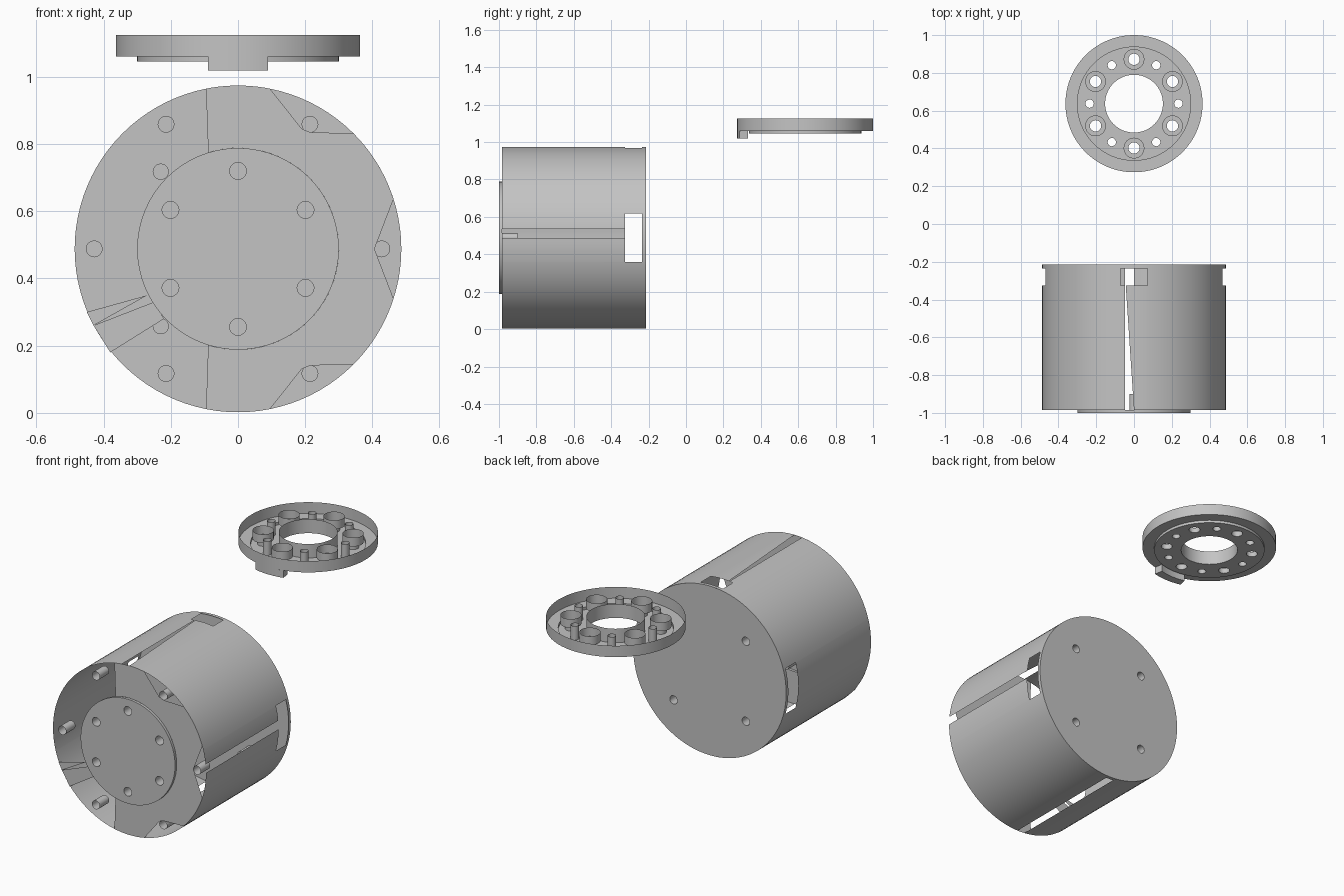
import bpy, bmesh
from math import pi, sin, cos, asin
from mathutils import Vector

cube = bpy.data.objects.get("Cube")
if cube:
    bpy.data.objects.remove(cube)

grey = bpy.data.materials.new("plain grey")
grey.use_nodes = True
grey.diffuse_color = (0.55, 0.55, 0.55, 1)
grey.node_tree.nodes["Principled BSDF"].inputs["Base Color"].default_value = (0.55, 0.55, 0.55, 1)

DRUM_R, DRUM_Z = 0.486, 0.488
FRONT, BACK, FACE = -0.985, -0.215, -1.0
RING_Y = 0.637


def drum_pt(x, z, y):
    return Vector((x, y, z))


def ring_pt(x, y, z):
    return Vector((x, y + RING_Y, z))


def arc(r, a=0, b=2 * pi, n=64, cx=0, cy=0, closed=True):
    steps = n if closed else n + 1
    return [(cx + r * cos(a + (b - a) * i / n), cy + r * sin(a + (b - a) * i / n)) for i in range(steps)]


def plate(bm, frame, level, loops):
    """Flat face bounded by the first loop, with the other loops as holes."""
    edges = []
    for loop in loops:
        vs = [bm.verts.new(frame(u, v, level)) for u, v in loop]
        edges += [bm.edges.new((vs[i - 1], vs[i])) for i in range(len(vs))]
    normal = Vector((0, -1, 0)) if frame is drum_pt else Vector((0, 0, 1))
    bmesh.ops.triangle_fill(bm, use_beauty=True, use_dissolve=False, edges=edges, normal=normal)


def wall(bm, frame, loop, lo, hi):
    """Open band that joins a loop at two levels."""
    a = [bm.verts.new(frame(u, v, lo)) for u, v in loop]
    b = [bm.verts.new(frame(u, v, hi)) for u, v in loop]
    for i in range(len(loop)):
        bm.faces.new((a[i - 1], a[i], b[i], b[i - 1]))


def finish(bm, name):
    bmesh.ops.remove_doubles(bm, verts=bm.verts[:], dist=1e-5)
    bmesh.ops.recalc_face_normals(bm, faces=bm.faces[:])
    mesh = bpy.data.meshes.new(name)
    bm.to_mesh(mesh)
    bm.free()
    mesh.materials.append(grey)
    obj = bpy.data.objects.new(name, mesh)
    bpy.context.collection.objects.link(obj)
    bpy.ops.object.select_all(action='DESELECT')
    obj.select_set(True)
    bpy.context.view_layer.objects.active = obj
    bpy.ops.object.shade_smooth_by_angle(angle=0.6)
    return obj


def pattern(radius, hole, count, start, cy=0, n=20):
    return [arc(hole, n=n, cx=radius * cos(start + 2 * pi * i / count),
                cy=cy + radius * sin(start + 2 * pi * i / count)) for i in range(count)]


# Drum shell with four windows near the back and three long slits
side, top, slit = asin(0.13 / DRUM_R), 0.145, 0.1
windows = [(-side, side), (pi - side, pi + side), (pi / 2 - top, pi / 2 + top),
           (1.5 * pi - slit, 1.5 * pi)]
slits = [(0, slit), (pi / 2, pi / 2 + slit), (1.5 * pi - slit, 1.5 * pi)]
angles = {round(2 * pi * i / 96, 5) for i in range(96)}
angles |= {round(a % (2 * pi), 5) for span in windows + slits for a in span}
angles = sorted(angles)


def inside(a, spans):
    return any(lo < a + k < hi for lo, hi in spans for k in (0, -2 * pi))


def shell_pt(a, y):
    return drum_pt(DRUM_R * cos(a), DRUM_Z + DRUM_R * sin(a), y)


bm = bmesh.new()
levels = [FRONT, -0.325, -0.235, BACK]
for i, a in enumerate(angles):
    b = angles[i + 1] if i + 1 < len(angles) else angles[0] + 2 * pi
    for band in range(3):
        if inside((a + b) / 2, (slits, windows, [])[band]):
            continue
        lo, hi = levels[band], levels[band + 1]
        corners = [(a, lo), (b, lo), (b, hi), (a, hi)]
        bm.faces.new([bm.verts.new(shell_pt(*c)) for c in corners])
# Wedge that narrows the top slit
corners = [(pi / 2, FRONT), (pi / 2, -0.325), (pi / 2 + 0.9 * slit, -0.325)]
bm.faces.new([bm.verts.new(shell_pt(*c)) for c in corners])
finish(bm, "drum_shell")

# Back plate with four blind screw holes
bm = bmesh.new()
holes = pattern(0.325, 0.024, 4, pi / 4, DRUM_Z)
plate(bm, drum_pt, BACK, [arc(DRUM_R, n=96, cy=DRUM_Z)] + holes)
for h in holes:
    wall(bm, drum_pt, h, -0.3, BACK)
    plate(bm, drum_pt, -0.3, [h])
finish(bm, "back_plate")

# Raised round front face with six blind holes
bm = bmesh.new()
rim = arc(0.3, cy=DRUM_Z)
holes = pattern(0.232, 0.025, 6, pi / 2, DRUM_Z)
plate(bm, drum_pt, FACE, [rim] + holes)
wall(bm, drum_pt, rim, FACE, FRONT)
for h in holes:
    wall(bm, drum_pt, h, FACE, -0.9)
    plate(bm, drum_pt, -0.9, [h])
finish(bm, "front_face")

# Partly open front flange, mirrored above and below the axis
rim_top = arc(DRUM_R, pi / 2 + 0.197, pi / 2 - 0.197, 12, closed=False)
rim_side = arc(DRUM_R, 0.785, 0.31, 10, closed=False)
upper = rim_top + [(0.19, 0.357), (0.215, 0.347)] + rim_side
lower = [(x, -z) for x, z in reversed(upper)]
inner = arc(0.3, 1.5 * pi - 0.3, 2.5 * pi + 0.3, 48, closed=False)
outline = upper + [(0.406, 0)] + lower + inner
bm = bmesh.new()
plate(bm, drum_pt, FRONT, [[(x, z + DRUM_Z) for x, z in outline]])
plate(bm, drum_pt, FRONT, [[(-0.27, 0.35), (-0.45, 0.30), (-0.43, 0.26)]])
plate(bm, drum_pt, FRONT, [[(-0.25, 0.33), (-0.43, 0.26), (-0.38, 0.18), (-0.22, 0.28)]])
finish(bm, "front_flange")

# Six screw sockets around the flange
bm = bmesh.new()
for h in pattern(0.428, 0.025, 6, 0, DRUM_Z):
    wall(bm, drum_pt, h, FRONT, -0.9)
    plate(bm, drum_pt, -0.9, [h])
finish(bm, "screw_sockets")

# Separate ring: open cup with a stepped floor and a central sleeve
LOW, STEP, SHELF, HIGH = 1.045, 1.06, 1.075, 1.125
big = pattern(0.235, 0.03, 6, pi / 2)
bores = pattern(0.235, 0.055, 6, pi / 2, n=28)
small = pattern(0.235, 0.022, 6, 0)
outer, step, sleeve = arc(0.363, n=96), arc(0.3), arc(0.153)
bm = bmesh.new()
plate(bm, ring_pt, LOW, [step, sleeve] + big + small)
wall(bm, ring_pt, step, LOW, STEP)
plate(bm, ring_pt, STEP, [outer, step])
wall(bm, ring_pt, outer, STEP, HIGH)
wall(bm, ring_pt, sleeve, LOW, HIGH)
finish(bm, "ring_cup")

# Counterbored and plain tubes inside the ring
bm = bmesh.new()
for hole, bore in zip(big, bores):
    wall(bm, ring_pt, hole, LOW, SHELF)
    plate(bm, ring_pt, SHELF, [bore, hole])
    wall(bm, ring_pt, bore, SHELF, HIGH)
for h in small:
    wall(bm, ring_pt, h, LOW, HIGH)
finish(bm, "ring_tubes")

# Locating tab below the front of the ring
bm = bmesh.new()
tab = arc(0.363, 1.5 * pi - 0.25, 1.5 * pi + 0.25, 12, closed=False)
tab += arc(0.315, 1.5 * pi + 0.26, 1.5 * pi - 0.26, 12, closed=False)
wall(bm, ring_pt, tab, 1.018, STEP)
plate(bm, ring_pt, 1.018, [tab])
finish(bm, "locating_tab")
